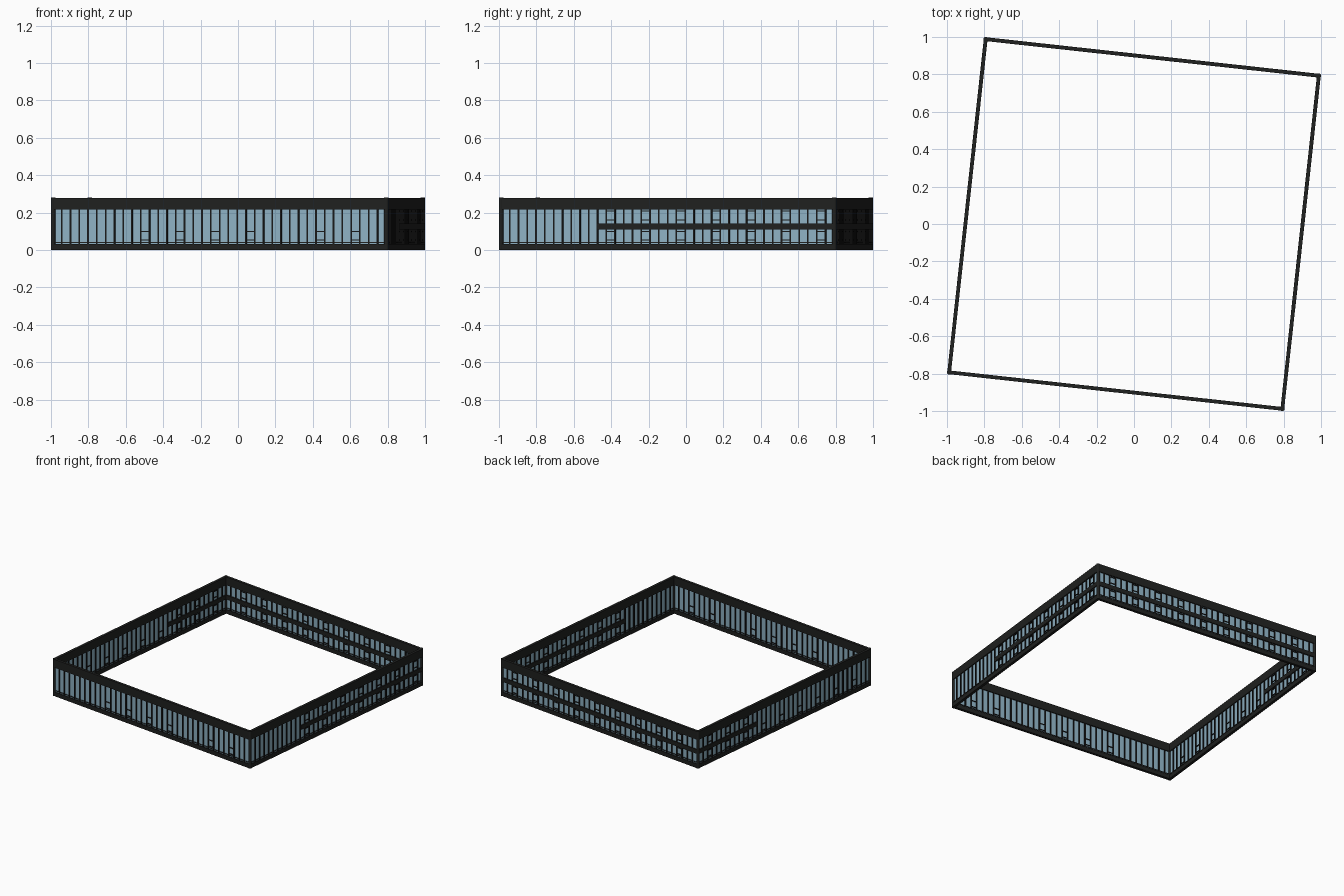
import bpy, bmesh, math
from mathutils import Matrix, Vector

if "Cube" in bpy.data.objects:
    bpy.data.objects.remove(bpy.data.objects["Cube"])

H = 0.896            # half side to wall centre line
N = 38               # panes per side
STEP = 2 * H / N
TURN = math.radians(-6.26)


def material(name, rgb):
    m = bpy.data.materials.new(name)
    m.diffuse_color = (*rgb, 1)
    m.use_nodes = True
    m.node_tree.nodes["Principled BSDF"].inputs["Base Color"].default_value = m.diffuse_color
    return m


FRAME = material("dark frame", (0.014, 0.015, 0.014))
MULLION = material("black mullion", (0.009, 0.009, 0.009))
GLASS = material("blue grey glass", (0.27, 0.44, 0.55))


def boxes(name, items, mat, side):
    """items: (x0, x1, depth, z0, z1) along one wall"""
    bm = bmesh.new()
    for x0, x1, d, z0, z1 in items:
        mtx = Matrix.Translation(((x0 + x1) / 2, -H, (z0 + z1) / 2)) @ \
            Matrix.Diagonal((x1 - x0, d, z1 - z0, 1))
        bmesh.ops.create_cube(bm, size=1, matrix=mtx)
    bm.transform(Matrix.Rotation(TURN + side * math.pi / 2, 4, 'Z'))
    me = bpy.data.meshes.new(name)
    bm.to_mesh(me)
    bm.free()
    me.materials.append(mat)
    ob = bpy.data.objects.new(name, me)
    bpy.context.collection.objects.link(ob)


def at(i):
    return -H + i * STEP


# side: name, panes covered by the middle band, panes with small transoms
SIDES = [
    ("front", None, [10, 14, 18, 22, 30, 34]),
    ("right", (11, N), [12, 16, 20, 24, 28, 32, 36]),
    ("back", (0, N), list(range(2, N, 4))),
    ("left", (0, 13), list(range(2, N, 4))),
]

for s, (name, band, small) in enumerate(SIDES):
    # glass sheet
    boxes(name + "_glass", [(-H, H, 0.004, 0.02, 0.23)], GLASS, s)
    # top and bottom rails, thin sill line
    boxes(name + "_rails", [(-H, H, 0.02, 0.0, 0.031),
                            (-H, H, 0.02, 0.217, 0.279),
                            (-H, H, 0.012, 0.038, 0.043)], FRAME, s)
    # vertical mullions
    boxes(name + "_mullions",
          [(at(i) - 0.0042, at(i) + 0.0042, 0.018, 0.03, 0.218)
           for i in range(1, N)], MULLION, s)
    # middle band
    if band:
        boxes(name + "_band", [(at(band[0]), at(band[1]), 0.0205, 0.109, 0.141)],
              FRAME, s)
    # short transoms of the opening panes
    bars = []
    for i in small:
        banded = band and band[0] <= i < band[1]
        for z in ((0.053, 0.1, 0.16, 0.208) if banded else (0.053, 0.1)):
            bars.append((at(i), at(i + 1), 0.016, z - 0.0025, z + 0.0025))
    boxes(name + "_transoms", bars, MULLION, s)

# corner posts
for s in range(4):
    p = Matrix.Rotation(TURN + s * math.pi / 2, 4, 'Z') @ Vector((-H, -H, 0.14))
    bpy.ops.mesh.primitive_cylinder_add(vertices=16, radius=0.012, depth=0.28,
                                        location=p)
    ob = bpy.context.object
    ob.name = "corner_post"
    ob.data.materials.append(FRAME)
    bpy.ops.object.shade_smooth_by_angle()
